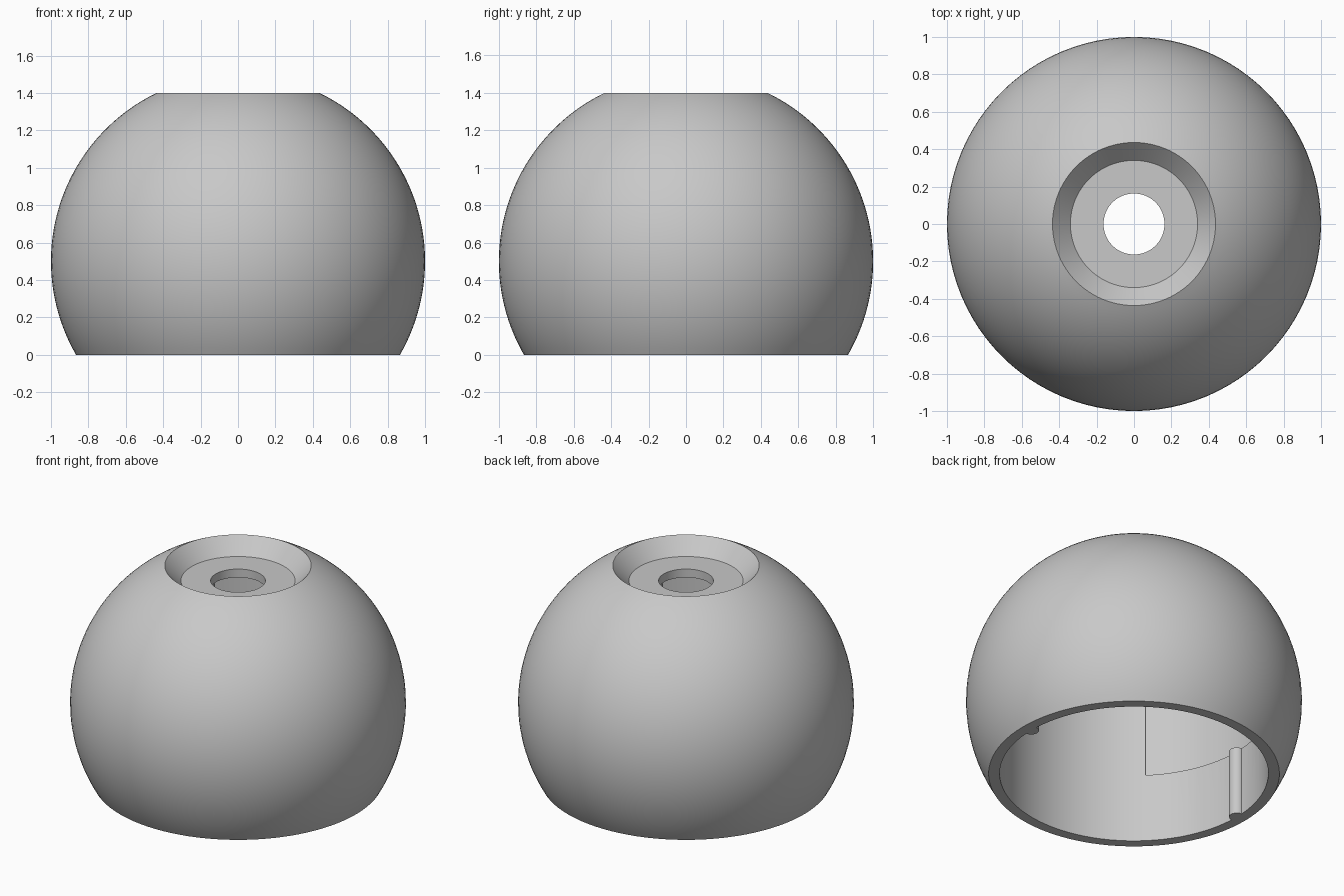
import bpy, bmesh
from math import sin, cos, radians, sqrt, pi, asin
from mathutils import Matrix

cube = bpy.data.objects.get("Cube")
if cube:
    bpy.data.objects.remove(cube, do_unlink=True)

SEGMENTS = 96
CENTRE_Z = 0.5      # centre height of the unit ball
TOP_Z = 1.4
BORE = 0.8          # radius of the open cavity
LEDGE_Z = 0.45      # height where the locking recess starts

grey = bpy.data.materials.new("plain grey")
grey.use_nodes = True
colour = (0.58, 0.58, 0.58, 1)
grey.diffuse_color = colour
grey.node_tree.nodes["Principled BSDF"].inputs["Base Color"].default_value = colour


def revolve(name, profile, angle=2 * pi, start=0.0, steps=SEGMENTS):
    """Spin a closed (radius, z) profile around z; a partial turn gets end caps."""
    bm = bmesh.new()
    verts = [bm.verts.new((r * cos(start), r * sin(start), z)) for r, z in profile]
    edges = [bm.edges.new((verts[i - 1], verts[i])) for i in range(len(verts))]
    full = angle > 6.28
    result = bmesh.ops.spin(bm, geom=verts + edges, axis=(0, 0, 1), cent=(0, 0, 0),
                            angle=angle, steps=steps)
    if full:
        bmesh.ops.remove_doubles(bm, verts=bm.verts[:], dist=1e-4)
    else:
        bmesh.ops.holes_fill(bm, edges=[e for e in bm.edges if e.is_boundary], sides=0)
    bmesh.ops.recalc_face_normals(bm, faces=bm.faces[:])
    return make_object(name, bm)


def make_object(name, bm):
    mesh = bpy.data.meshes.new(name)
    bm.to_mesh(mesh)
    bm.free()
    mesh.materials.append(grey)
    obj = bpy.data.objects.new(name, mesh)
    bpy.context.collection.objects.link(obj)
    return obj


def activate(obj):
    bpy.ops.object.select_all(action='DESELECT')
    obj.select_set(True)
    bpy.context.view_layer.objects.active = obj


# Truncated ball shell: outer sphere, countersunk top, centre hole, open cavity
low = asin(-CENTRE_Z)
high = asin(TOP_Z - CENTRE_Z)
RINGS = 40
outer = []
for i in range(RINGS + 1):
    a = low + (high - low) * i / RINGS
    outer.append((cos(a), CENTRE_Z + sin(a)))
inner = [(0.34, 1.3), (0.163, 1.3), (0.163, 1.245), (0.58, 1.245), (BORE, 0.96), (BORE, 0)]
shell = revolve("ball_shell", outer + inner)

# Locking recesses on opposite sides of the cavity wall
for side, middle in (("left", 0), ("right", 180)):
    box = [(0.7, LEDGE_Z), (0.835, LEDGE_Z), (0.835, 0.94), (0.7, 0.94)]
    cutter = revolve(side + "_recess_cutter", box, radians(90), radians(middle - 45), 24)
    cutter.hide_render = True
    activate(shell)
    mod = shell.modifiers.new("recess", 'BOOLEAN')
    mod.operation = 'DIFFERENCE'
    mod.solver = 'EXACT'
    mod.object = cutter
    bpy.ops.object.modifier_apply(modifier=mod.name)
    bpy.data.objects.remove(cutter, do_unlink=True)

activate(shell)
bpy.ops.object.shade_smooth_by_angle(angle=radians(25))

# Round stop ribs standing below the recesses
for side, sign in (("left", 1), ("right", -1)):
    bm = bmesh.new()
    bmesh.ops.create_cone(bm, cap_ends=True, segments=24, radius1=0.047, radius2=0.047,
                          depth=LEDGE_Z,
                          matrix=Matrix.Translation((sign * BORE, 0, LEDGE_Z / 2)))
    rib = make_object(side + "_stop_rib", bm)
    activate(rib)
    bpy.ops.object.shade_smooth_by_angle(angle=radians(30))
